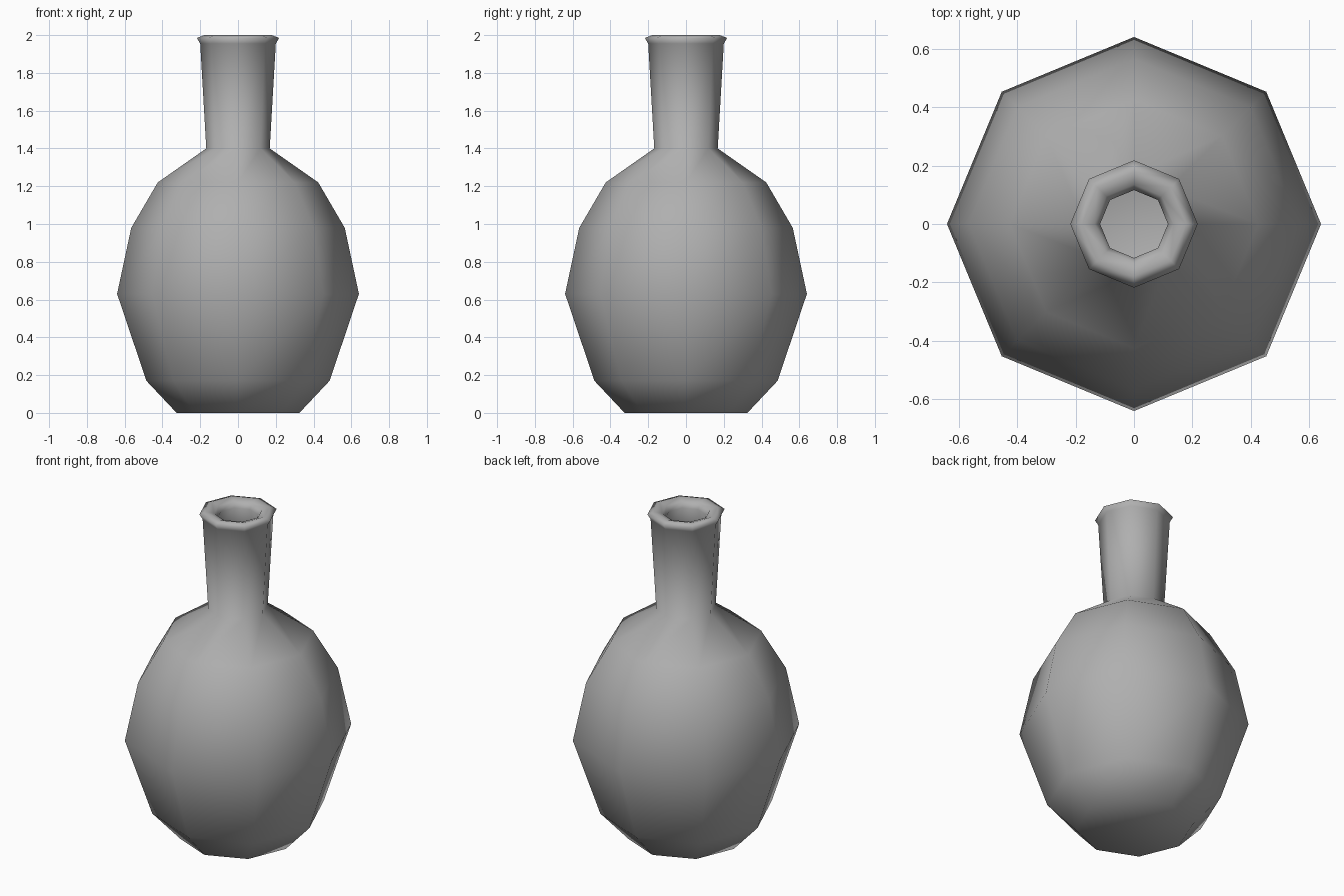
import bpy, bmesh, math

if "Cube" in bpy.data.objects:
    bpy.data.objects.remove(bpy.data.objects["Cube"])

SIDES = 8

# Radius, height: base, body, shoulder, neck, flared lip, rolled inner rim
profile = [(0.325, 0.0), (0.485, 0.17), (0.64, 0.63), (0.565, 0.98),
           (0.425, 1.22), (0.168, 1.40), (0.20, 1.955), (0.218, 1.985),
           (0.178, 2.0), (0.135, 1.985), (0.116, 1.955), (0.13, 1.86)]

bm = bmesh.new()
rings = []
for r, z in profile:
    rings.append([bm.verts.new((r * math.cos(2 * math.pi * i / SIDES),
                                r * math.sin(2 * math.pi * i / SIDES), z))
                  for i in range(SIDES)])

# Walls of the bottle
for low, high in zip(rings, rings[1:]):
    for i in range(SIDES):
        j = (i + 1) % SIDES
        bm.faces.new((low[i], low[j], high[j], high[i]))

# Closed base
bm.faces.new(list(reversed(rings[0])))

for f in bm.faces:
    f.smooth = True
mesh = bpy.data.meshes.new("bottle")
bm.to_mesh(mesh)
bm.free()

# Dark grey clay
clay = bpy.data.materials.new("dark_grey")
clay.diffuse_color = (0.43, 0.43, 0.43, 1.0)
clay.use_nodes = True
clay.node_tree.nodes["Principled BSDF"].inputs["Base Color"].default_value = clay.diffuse_color
mesh.materials.append(clay)

bottle = bpy.data.objects.new("bottle", mesh)
bpy.context.collection.objects.link(bottle)
